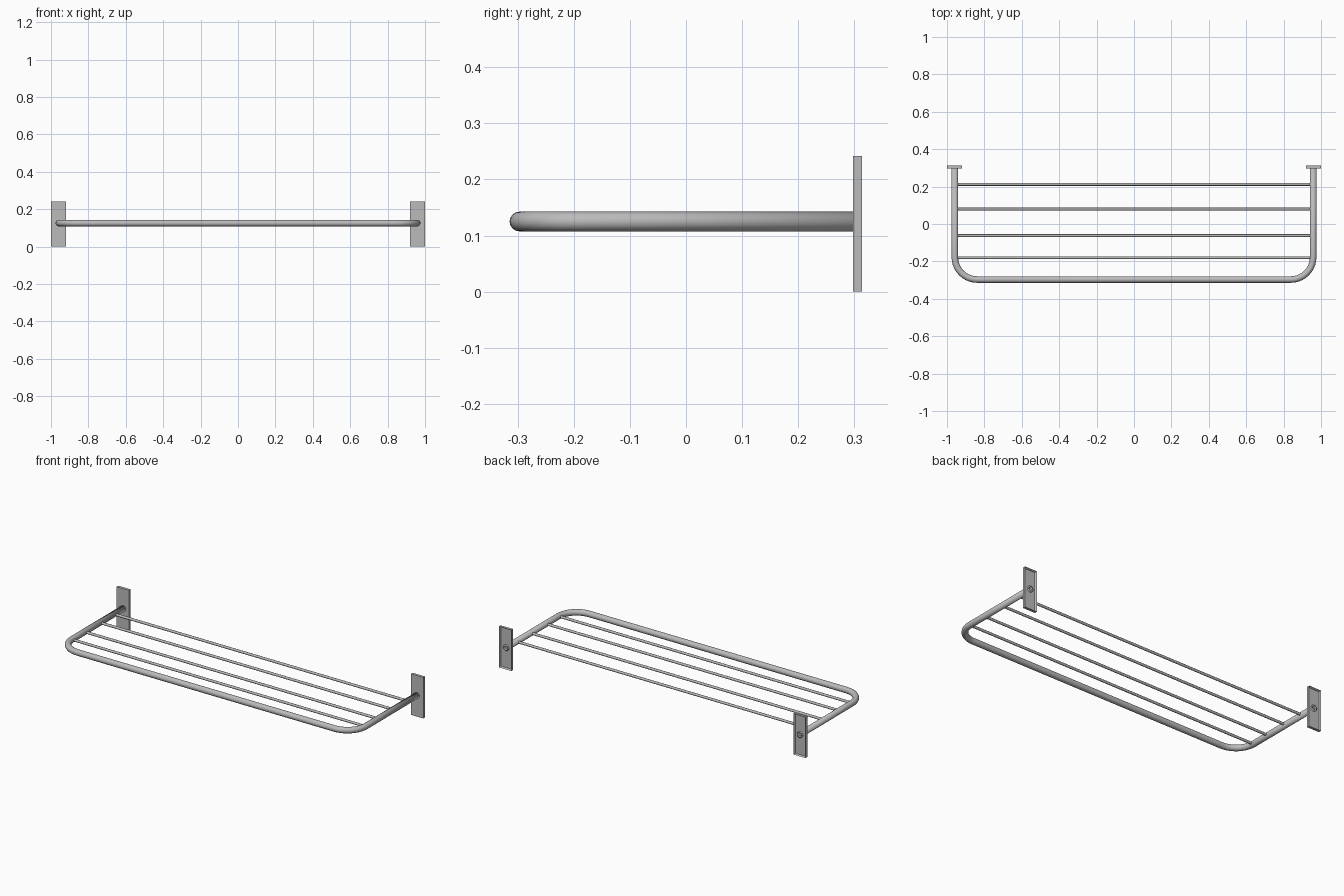
import bpy, bmesh, math
from mathutils import Matrix

cube = bpy.data.objects.get("Cube")
if cube:
    bpy.data.objects.remove(cube, do_unlink=True)

GREY = (0.5, 0.5, 0.5, 1)
steel = bpy.data.materials.new("grey_steel")
steel.use_nodes = True
steel.diffuse_color = GREY
steel.node_tree.nodes["Principled BSDF"].inputs["Base Color"].default_value = GREY

MID_Z = 0.125      # height of all tubes
SIDE_X = 0.958     # centre line of the side arms
FRONT_Y = -0.297   # centre line of the front bar
BEND = 0.12        # corner bend radius
BACK_Y = 0.314     # wall side


def finish(name, bm, smooth=False):
    mesh = bpy.data.meshes.new(name)
    bmesh.ops.recalc_face_normals(bm, faces=bm.faces)
    bm.to_mesh(mesh)
    bm.free()
    mesh.materials.append(steel)
    obj = bpy.data.objects.new(name, mesh)
    bpy.context.collection.objects.link(obj)
    if smooth:
        bpy.ops.object.select_all(action='DESELECT')
        obj.select_set(True)
        bpy.context.view_layer.objects.active = obj
        bpy.ops.object.shade_smooth_by_angle(angle=math.radians(40))
    return obj


def frame_path(steps=10):
    """U-shaped centre line, from the left arm round to the right arm."""
    half = [(SIDE_X, BACK_Y - 0.004)]
    for i in range(steps + 1):
        a = math.pi / 2 * i / steps
        half.append((SIDE_X - BEND + BEND * math.cos(a),
                     FRONT_Y + BEND - BEND * math.sin(a)))
    return half + [(-x, y) for x, y in reversed(half)]


def tube(name, path, radius, wall, sides=16):
    """Sweep a ring along a level path, then hollow it."""
    bm = bmesh.new()
    rings = []
    for i, (x, y) in enumerate(path):
        x0, y0 = path[max(i - 1, 0)]
        x1, y1 = path[min(i + 1, len(path) - 1)]
        length = math.hypot(x1 - x0, y1 - y0)
        nx, ny = (y1 - y0) / length, (x0 - x1) / length
        if abs(nx) > 0.99:
            nx, ny = math.copysign(1, nx), 0
        if abs(ny) > 0.99:
            nx, ny = 0, math.copysign(1, ny)
        ring = []
        for k in range(sides):
            a = math.tau * k / sides
            c, s = radius * math.cos(a), radius * math.sin(a)
            ring.append(bm.verts.new((x + nx * c, y + ny * c, MID_Z + s)))
        rings.append(ring)
    for a, b in zip(rings, rings[1:]):
        for k in range(sides):
            n = (k + 1) % sides
            bm.faces.new((a[k], a[n], b[n], b[k]))
    obj = finish(name, bm, True)
    mod = obj.modifiers.new("wall", 'SOLIDIFY')
    mod.thickness = wall
    mod.offset = -1
    return obj


# Bent outer frame
tube("outer_frame", frame_path(), 0.0175, 0.007)

# Thin cross rods between the arms
for i, y in enumerate((-0.18, -0.062, 0.08, 0.212)):
    bm = bmesh.new()
    turn = Matrix.Translation((0, y, MID_Z)) @ Matrix.Rotation(math.pi / 2, 4, 'Y')
    bmesh.ops.create_cone(bm, cap_ends=True, segments=12, radius1=0.0075,
                          radius2=0.0075, depth=2 * (SIDE_X - 0.012), matrix=turn)
    finish(f"cross_rod_{i + 1}", bm, True)

# Wall plates, hollowed from behind
for side, x in (("left", 0.96), ("right", -0.96)):
    bm = bmesh.new()
    place = Matrix.Translation((x, BACK_Y - 0.008, 0.121)) @ Matrix.Diagonal((0.08, 0.016, 0.242, 1))
    bmesh.ops.create_cube(bm, size=1, matrix=place)
    bm.normal_update()
    back = [f for f in bm.faces if f.normal.y > 0.9]
    bmesh.ops.inset_region(bm, faces=back, thickness=0.007)
    bmesh.ops.translate(bm, verts=back[0].verts, vec=(0, -0.011, 0))
    finish(f"wall_plate_{side}", bm)
